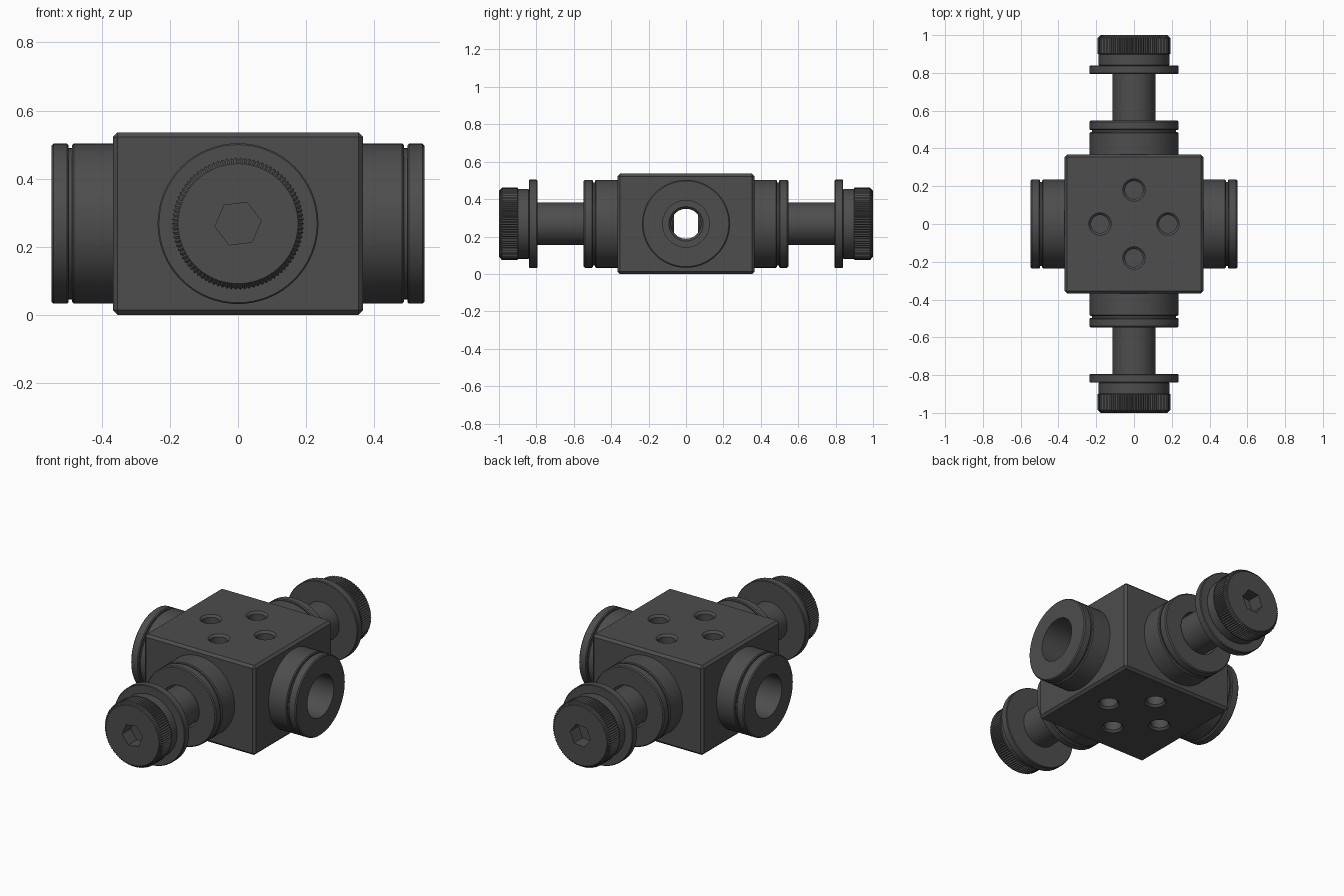
import bpy, bmesh, math
from mathutils import Vector

if "Cube" in bpy.data.objects:
    bpy.data.objects.remove(bpy.data.objects["Cube"])

CZ = 0.268          # height of the crossing bore axes
SEG = 64

steel = bpy.data.materials.new("dark grey steel")
steel.diffuse_color = (0.075, 0.075, 0.075, 1)
steel.use_nodes = True
steel.node_tree.nodes["Principled BSDF"].inputs["Base Color"].default_value = steel.diffuse_color


def place(axis, s, r, a, d, centre):
    """Point at radius r, angle a, distance d along a signed axis."""
    u, v = r * math.cos(a), r * math.sin(a)
    p = {'x': (s * d, u, v), 'y': (u, s * d, v), 'z': (u, v, s * d)}[axis]
    return Vector(p) + Vector(centre)


def lathe(name, profile, axis='y', s=1, centre=(0, 0, CZ), seg=SEG,
          closed=False, knurl=(), phase=0.0):
    """Revolve (radius, distance) points; knurl lists the ridged profile rows."""
    bm = bmesh.new()
    rings = []
    for i, (r, d) in enumerate(profile):
        ring = []
        for k in range(seg):
            rr = r - 0.006 if i in knurl and k % 2 else r
            ring.append(bm.verts.new(place(axis, s, rr, phase + 2 * math.pi * k / seg, d, centre)))
        rings.append(ring)
    n = len(rings)
    for i in range(n if closed else n - 1):
        a, b = rings[i], rings[(i + 1) % n]
        for k in range(seg):
            j = (k + 1) % seg
            bm.faces.new((a[k], a[j], b[j], b[k]))
    if not closed:
        bm.faces.new(rings[0])
        bm.faces.new(rings[-1])
    return finish(name, bm)


def finish(name, bm):
    bmesh.ops.recalc_face_normals(bm, faces=bm.faces)
    me = bpy.data.meshes.new(name)
    bm.to_mesh(me)
    bm.free()
    me.materials.append(steel)
    ob = bpy.data.objects.new(name, me)
    bpy.context.collection.objects.link(ob)
    return ob


def activate(ob):
    bpy.ops.object.select_all(action='DESELECT')
    ob.select_set(True)
    bpy.context.view_layer.objects.active = ob


def cut(ob, cutter):
    cutter.hide_render = True
    activate(ob)
    m = ob.modifiers.new("cut", 'BOOLEAN')
    m.operation, m.solver, m.object = 'DIFFERENCE', 'EXACT', cutter
    bpy.ops.object.modifier_apply(modifier=m.name)
    bpy.data.objects.remove(cutter)


def smooth(ob):
    activate(ob)
    bpy.ops.object.shade_smooth_by_angle(angle=math.radians(30))


# Central block with chamfered edges
bm = bmesh.new()
bmesh.ops.create_cube(bm, size=1)
for v in bm.verts:
    v.co = Vector((v.co.x * 0.735, v.co.y * 0.735, v.co.z * 0.536 + CZ))
bmesh.ops.bevel(bm, geom=bm.edges[:], offset=0.014, segments=1, affect='EDGES')
block = finish("block", bm)

# Stepped crossing bores
half = [(0.125, 0.6), (0.125, 0.25), (0.092, 0.25), (0.08, 0.235)]
bore = half + [(r, -d) for r, d in reversed(half)]
for axis in 'xy':
    cut(block, lathe("bore_cutter", bore, axis))

# Four blind, chamfered screw holes on the top and on the bottom
for s in (1, -1):
    for x, y in ((0.18, 0), (-0.18, 0), (0, 0.18), (0, -0.18)):
        hole = [(0.048, 0.118), (0.048, 0.256), (0.060, 0.268), (0.060, 0.30)]
        cut(block, lathe("hole_cutter", hole, 'z', s, (x, y, CZ), 32))
smooth(block)

# Four round bosses with a groove near the rim
boss_profile = [(0.125, 0.35), (0.235, 0.35), (0.235, 0.482), (0.230, 0.487),
                (0.222, 0.487), (0.222, 0.497), (0.230, 0.497), (0.235, 0.502),
                (0.235, 0.541), (0.229, 0.547), (0.125, 0.547)]
for axis in 'xy':
    for s in (1, -1):
        side = {'x1': 'right', 'x-1': 'left', 'y1': 'back', 'y-1': 'front'}[axis + str(s)]
        smooth(lathe(side + "_boss", boss_profile, axis, s, closed=True))

# Socket-head screws with loose washers, front and back
for s, side in ((-1, "front"), (1, "back")):
    shank = [(0.068, 0.065), (0.078, 0.075), (0.078, 0.27), (0.114, 0.29), (0.114, 0.86)]
    smooth(lathe(side + "_screw_shank", shank, 'y', s))

    washer = [(0.112, 0.795), (0.232, 0.795), (0.236, 0.799),
              (0.236, 0.836), (0.232, 0.84), (0.112, 0.84)]
    smooth(lathe(side + "_washer", washer, 'y', s, closed=True))

    collar = [(0.182, 0.838), (0.187, 0.843), (0.187, 0.905)]
    smooth(lathe(side + "_screw_collar", collar, 'y', s))

    head = [(0.188, 0.898), (0.194, 0.902), (0.194, 0.984), (0.176, 1.0)]
    head_ob = lathe(side + "_screw_head", head, 'y', s, seg=180, knurl=(1, 2))
    cut(head_ob, lathe("hex_cutter", [(0.068, 0.92), (0.068, 1.05)], 'y', s,
                       seg=6, phase=math.radians(7)))
    smooth(head_ob)
